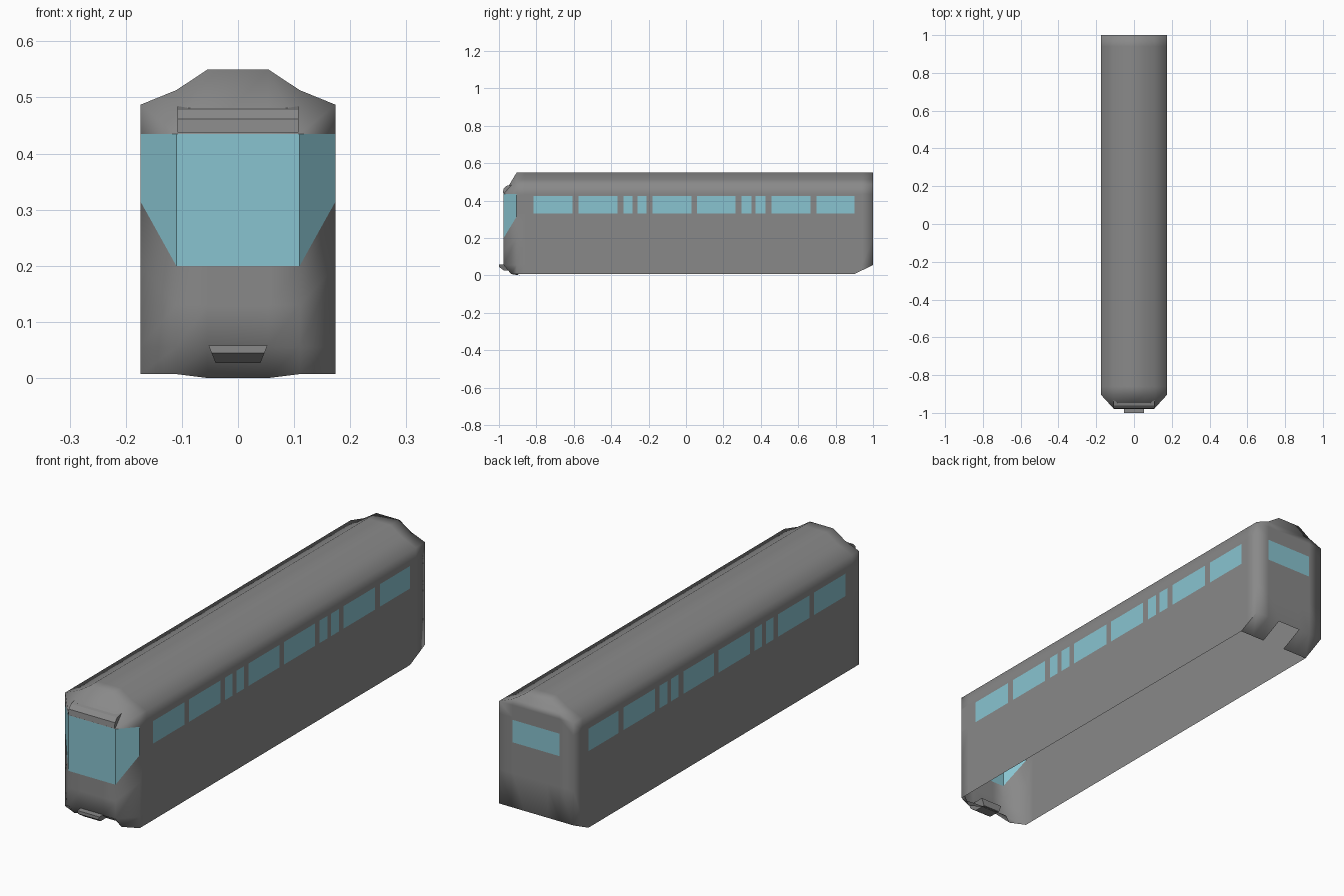
import bpy
import bmesh

cube = bpy.data.objects.get("Cube")
if cube:
    bpy.data.objects.remove(cube, do_unlink=True)


def make_material(name, rgb):
    mat = bpy.data.materials.new(name)
    mat.use_nodes = True
    mat.diffuse_color = (*rgb, 1)
    mat.node_tree.nodes["Principled BSDF"].inputs["Base Color"].default_value = (*rgb, 1)
    return mat


GREY = make_material("body grey", (0.25, 0.25, 0.25))
GLASS = make_material("window blue", (0.25, 0.55, 0.63))


def finish(name, bm, smooth=True):
    """Weld, orient and link a mesh; glass faces stay flat."""
    bmesh.ops.remove_doubles(bm, verts=bm.verts, dist=0.0005)
    bmesh.ops.recalc_face_normals(bm, faces=bm.faces)
    for f in bm.faces:
        f.smooth = smooth and f.material_index == 0
    mesh = bpy.data.meshes.new(name)
    bm.to_mesh(mesh)
    bm.free()
    mesh.materials.append(GREY)
    mesh.materials.append(GLASS)
    obj = bpy.data.objects.new(name, mesh)
    bpy.context.collection.objects.link(obj)
    return obj


def add_face(bm, points, glass=False):
    unique = list(dict.fromkeys(tuple(round(c, 4) for c in p) for p in points))
    if len(unique) > 2:
        face = bm.faces.new([bm.verts.new(p) for p in unique])
        face.material_index = int(glass)


def add_strip(bm, a, b, glass_rows=()):
    """Fill between two columns of points."""
    for i in range(len(a) - 1):
        add_face(bm, (a[i], b[i], b[i + 1], a[i + 1]), i in glass_rows)


W, FRONT, NOSE, BACK = 0.174, -0.905, -0.975, 1.0
LEVELS = [0.007, 0.055, 0.2, 0.315, 0.33, 0.425, 0.435, 0.487]
ROOF = [(0.11, 0.513), (0.054, 0.55)]
WINDOWS = [(-0.815, -0.607), (-0.575, -0.366), (-0.334, -0.286), (-0.26, -0.21),
           (-0.18, 0.03), (0.06, 0.265), (0.297, 0.35), (0.372, 0.425),
           (0.457, 0.666), (0.698, 0.9)]

bm = bmesh.new()


def side_column(y, s):
    """Half section from the skirt to the roof edge; the tail skirt rises."""
    low = LEVELS[0] + max(0, y - 0.9) * 0.48
    return [(s * W, y, max(z, low)) for z in LEVELS] + [(s * x, y, z) for x, z in ROOF]


# Side walls and roof, open underneath
stations = sorted({FRONT, -0.86, 0.94, BACK} | {y for w in WINDOWS for y in w})
for y0, y1 in zip(stations, stations[1:]):
    glass = (4,) if (y0, y1) in WINDOWS else ()
    for s in (-1, 1):
        add_strip(bm, side_column(y0, s), side_column(y1, s), glass)
    add_face(bm, [side_column(y, s)[-1] for y, s in ((y0, 1), (y0, -1), (y1, -1), (y1, 1))])

# Rear wall with window, and skirt plates either side of the coupler gap
columns = [-W, -0.11, -0.054, 0.054, 0.11, W]
for x0, x1 in zip(columns, columns[1:]):
    middle = abs(x0) < 0.15 and abs(x1) < 0.15
    a, b = ([(x, BACK, z) for z in LEVELS[1:]] for x in (x0, x1))
    add_strip(bm, a, b, (3,) if middle else ())
    if abs(x0 + x1) > 0.01:
        add_face(bm, [(x0, 0.9, LEVELS[0]), (x1, 0.9, LEVELS[0]), b[0], a[0]])
gable = [(x, BACK, LEVELS[-1]) for x in columns]
add_face(bm, gable + [(x, BACK, z) for x, z in ROOF]
         + [(-x, BACK, z) for x, z in reversed(ROOF)])

# Cab front: wraparound windscreen above a tucked-under chin
NOSE_LEVELS = [0.055, 0.13, 0.2, 0.23, 0.415, 0.435]


def nose_column(x, chin):
    s = 1 if x > 0 else -1
    if abs(x) == W:
        return [(x, FRONT, z) for z in LEVELS[:7]]
    return [(s * chin[0], chin[1], chin[2])] + [(x, NOSE, z) for z in NOSE_LEVELS]


chins = {W: None, 0.11: (0.11, -0.935, 0.007), 0.054: (0.054, -0.89, 0.0)}
for x0, x1 in zip(columns, columns[1:]):
    add_strip(bm, nose_column(x0, chins[abs(x0)]), nose_column(x1, chins[abs(x1)]),
              (3, 4, 5))

# Sloping hood between windscreen and roof
for s in (-1, 1):
    outer, eave = (s * W, FRONT, 0.435), (s * W, FRONT, 0.487)
    corner, inner = (s * 0.11, NOSE, 0.435), (s * 0.054, NOSE, 0.435)
    shoulder, crown = [(s * x, FRONT, z) for x, z in ROOF]
    add_face(bm, (outer, corner, eave))
    add_face(bm, (corner, shoulder, eave))
    add_face(bm, (corner, crown, shoulder))
    add_face(bm, (corner, inner, crown))
add_face(bm, [(-0.054, NOSE, 0.435), (0.054, NOSE, 0.435),
              (0.054, FRONT, 0.55), (-0.054, FRONT, 0.55)])
finish("car_body", bm)


def prism(name, profile, half_width):
    """Extrude a (y, z) profile across x, with a width for each point."""
    bm = bmesh.new()
    left = [(half_width(z), y, z) for y, z in profile]
    right = [(-x, y, z) for x, y, z in left]
    add_face(bm, left)
    add_face(bm, right)
    add_strip(bm, left + left[:1], right + right[:1])
    obj = finish(name, bm, smooth=False)
    return obj


# Sign box above the windscreen
prism("sign_box", [(-0.979, 0.438), (-0.976, 0.462), (-0.96, 0.478), (-0.91, 0.49),
                   (-0.91, 0.438)], lambda z: 0.108)

# Front coupler, narrower at the bottom
prism("front_coupler", [(-1.0, 0.058), (-1.0, 0.045), (-0.975, 0.027), (-0.92, 0.027),
                        (-0.92, 0.058)], lambda z: 0.04 + (z - 0.027) * 0.4)
